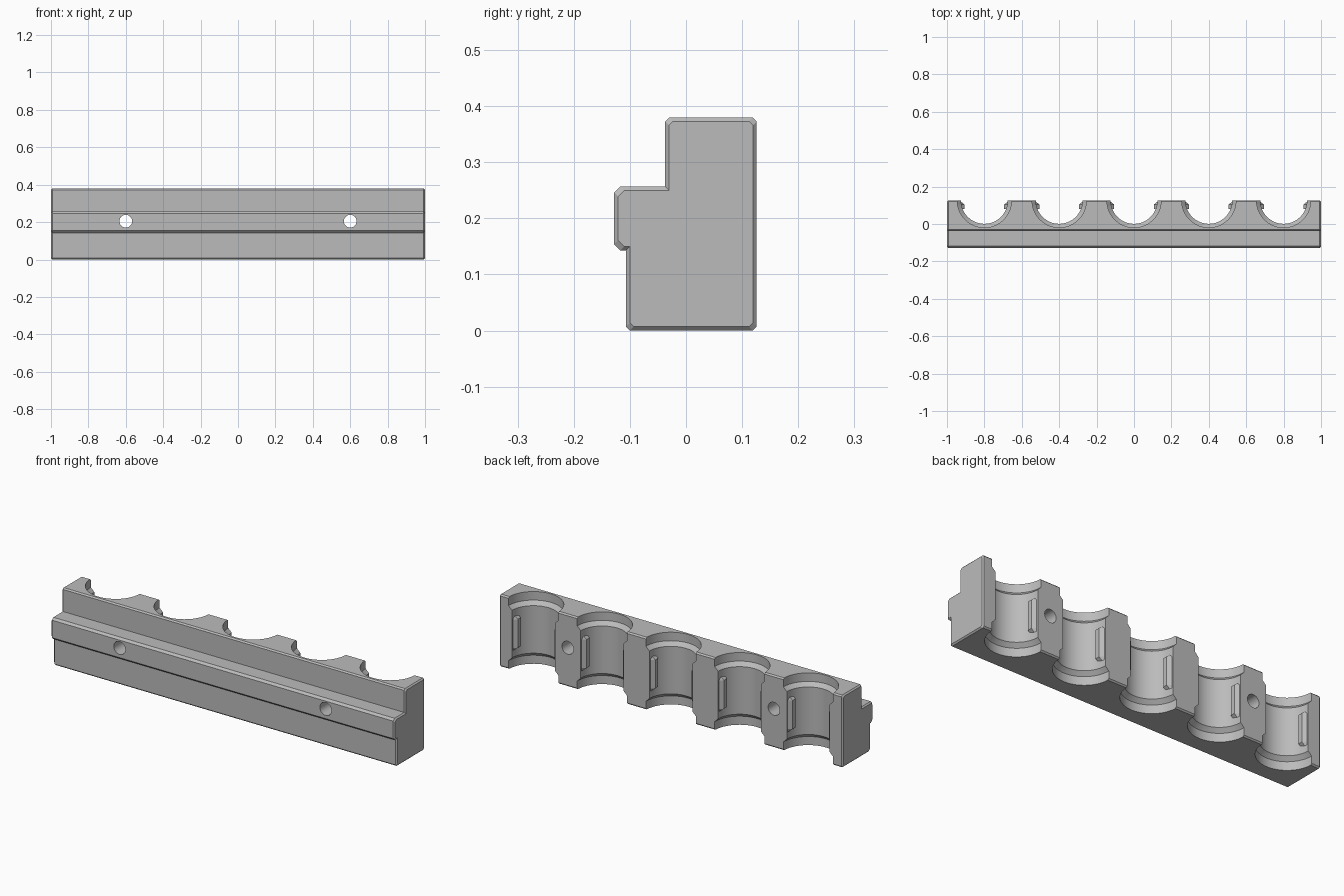
import bpy, bmesh, math

if "Cube" in bpy.data.objects:
    bpy.data.objects.remove(bpy.data.objects["Cube"])

grey = bpy.data.materials.new("plain_grey")
grey.use_nodes = True
COLOUR = (0.5, 0.5, 0.5, 1)
grey.diffuse_color = COLOUR
grey.node_tree.nodes["Principled BSDF"].inputs["Base Color"].default_value = COLOUR

BACK = 0.126
POCKETS = [-0.8, -0.4, 0, 0.4, 0.8]


def loft(name, rings):
    """Join equal-length rings of points with side faces and two caps."""
    bm = bmesh.new()
    loops = [[bm.verts.new(p) for p in ring] for ring in rings]
    n = len(loops[0])
    for a, b in zip(loops, loops[1:]):
        for i in range(n):
            j = (i + 1) % n
            bm.faces.new((a[i], a[j], b[j], b[i]))
    bm.faces.new(loops[0])
    bm.faces.new(loops[-1])
    bmesh.ops.recalc_face_normals(bm, faces=bm.faces)
    mesh = bpy.data.meshes.new(name)
    bm.to_mesh(mesh)
    bm.free()
    obj = bpy.data.objects.new(name, mesh)
    obj.data.materials.append(grey)
    bpy.context.collection.objects.link(obj)
    return obj


def circle(r, n):
    return [(r * math.cos(2 * math.pi * i / n), r * math.sin(2 * math.pi * i / n)) for i in range(n)]


def cut(target, cutter):
    mod = target.modifiers.new(cutter.name, "BOOLEAN")
    mod.operation = "DIFFERENCE"
    mod.solver = "EXACT"
    mod.object = cutter
    bpy.context.view_layer.objects.active = target
    bpy.ops.object.modifier_apply(modifier=mod.name)
    bpy.data.objects.remove(cutter)


# Stepped bar section (y, z), shrunk by d towards the end faces
def section(d):
    c = 0.007
    f, s, t, b = -0.107 + d, -0.037 + d, 0.38 - d, BACK - d
    rib, low, high = -0.128 + d, 0.143 + d, 0.257 - d
    return [(f + c, d), (b - c, d), (b, d + c), (b, t - c), (b - c, t),
            (s + c, t), (s, t - c), (s, high), (rib + 0.011, high),
            (rib, high - 0.011), (rib, low + 0.011), (rib + 0.011, low),
            (f, low), (f, d + c)]


bar = loft("holder_bar", [[(x, y, z) for y, z in section(d)]
                          for x, d in ((-1, 0.007), (-0.993, 0), (0.993, 0), (1, 0.007))])

# Half-round pockets with wider flared seats at top and bottom
PROFILE = [(0.145, -0.05), (0.145, 0.045), (0.125, 0.065),
           (0.125, 0.315), (0.145, 0.335), (0.145, 0.43)]
for px in POCKETS:
    cut(bar, loft("pocket_cutter", [[(px + x, BACK + y, z) for x, y in circle(r, 64)]
                                    for r, z in PROFILE]))

# Round mounting holes through the bar
for hx in (-0.6, 0.6):
    cut(bar, loft("hole_cutter", [[(hx + x, y, 0.205 + z) for x, z in circle(0.034, 32)]
                                  for y in (-0.3, 0.3)]))

bpy.ops.object.select_all(action="DESELECT")
bar.select_set(True)
bpy.context.view_layer.objects.active = bar
bpy.ops.object.shade_smooth_by_angle(angle=math.radians(20))

# Retaining nubs on both sides of each pocket mouth
for k, px in enumerate(POCKETS):
    for side, label in ((-1, "right"), (1, "left")):
        rings = []
        for z, reach in ((0.095, 0.13), (0.115, 0.106), (0.265, 0.106), (0.285, 0.13)):
            plan = [(0.15, 0.125), (0.132, 0.125), (reach, 0.104), (reach, 0.08), (0.15, 0.08)]
            rings.append([(px + side * x, y, z) for x, y in plan])
        loft(f"retaining_nub_{label}_{k + 1}", rings)
